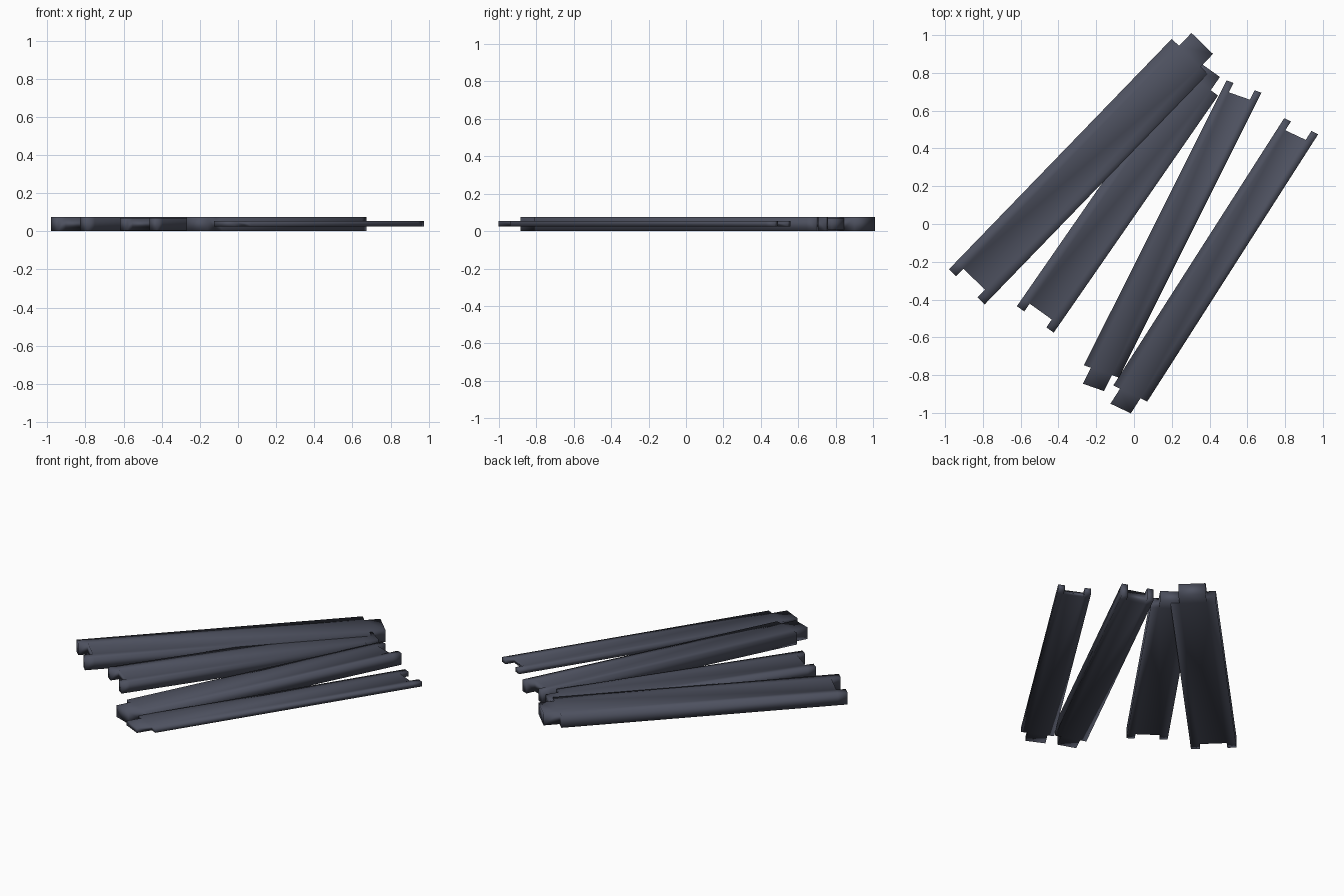
import bpy, bmesh

if "Cube" in bpy.data.objects:
    bpy.data.objects.remove(bpy.data.objects["Cube"])

slate = bpy.data.materials.new("dark slate")
slate.diffuse_color = (0.075, 0.082, 0.115, 1)
slate.use_nodes = True
slate.node_tree.nodes["Principled BSDF"].inputs["Base Color"].default_value = slate.diffuse_color

# board outline: fractions across (U) and along (V); prongs at V=0, tab past V=1
U = [0, 0.2, 0.8, 1]
V = [0, 0.033, 1, 1.056]
CELLS = [(0, 0), (2, 0), (0, 1), (1, 1), (2, 1), (1, 2)]


def board(name, origin, across, along, z0, z1):
    bm = bmesh.new()
    grid = {}

    def vert(i, j):
        if (i, j) not in grid:
            x, y = (origin[k] + U[i] * across[k] + V[j] * along[k] for k in (0, 1))
            grid[i, j] = bm.verts.new((x, y, z0))
        return grid[i, j]

    for i, j in CELLS:
        bm.faces.new([vert(i, j), vert(i + 1, j), vert(i + 1, j + 1), vert(i, j + 1)])
    # thicken the sheet upwards
    new = bmesh.ops.extrude_face_region(bm, geom=bm.faces[:], use_keep_orig=True)["geom"]
    for v in new:
        if isinstance(v, bmesh.types.BMVert):
            v.co.z = z1
    bmesh.ops.recalc_face_normals(bm, faces=bm.faces[:])
    for f in bm.faces:
        f.smooth = True  # soft shading rolls over the long edges
    me = bpy.data.meshes.new(name)
    bm.to_mesh(me)
    bm.free()
    me.materials.append(slate)
    bpy.context.collection.objects.link(bpy.data.objects.new(name, me))


# four loose interlocking boards, fanned out
board("wide_board", (-0.98, -0.24), (0.19, -0.185), (1.18, 1.22), 0.0, 0.075)
board("second_board", (-0.62, -0.435), (0.195, -0.14), (0.87, 1.255), 0.005, 0.07)
board("third_board", (0.49, 0.76), (0.185, -0.065), (-0.755, -1.508), 0.0, 0.075)
board("thin_board", (0.795, 0.56), (0.18, -0.085), (-0.905, -1.415), 0.025, 0.055)
